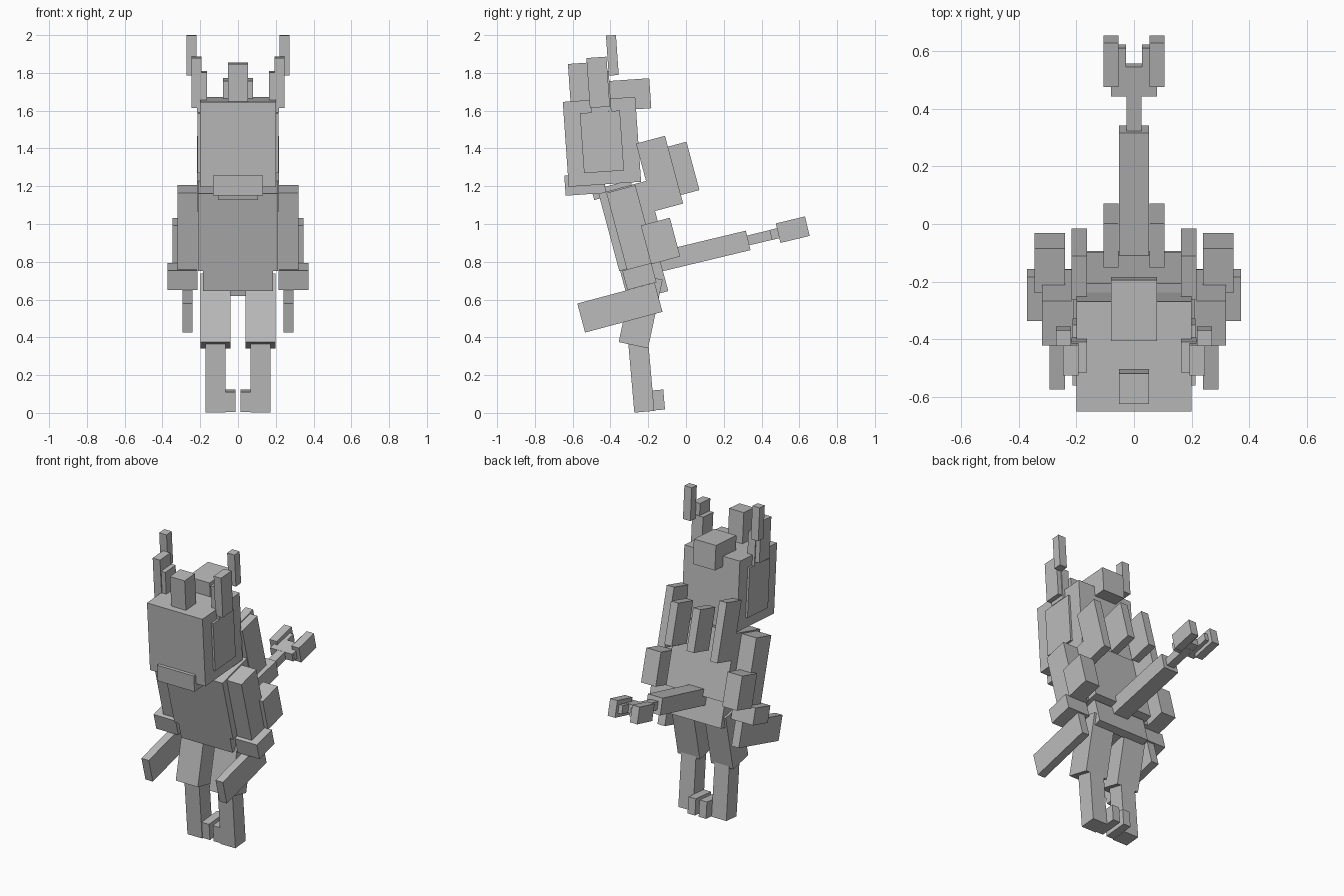
import bpy
from math import radians

cube = bpy.data.objects.get("Cube")
if cube:
    bpy.data.objects.remove(cube, do_unlink=True)

GREY = (0.5, 0.5, 0.5, 1)
grey = bpy.data.materials.new("plain grey")
grey.use_nodes = True
grey.diffuse_color = GREY
grey.node_tree.nodes["Principled BSDF"].inputs["Base Color"].default_value = GREY

# Shared block measures
thin = 0.053
slim = 2 * thin
thick = 3 * thin
wide = 4 * thin
medium = 5 * thin
tall = 7 * thin
long = 8 * thin
head_width = 0.4

# Shared forward tilts, in degrees
head_tilt = 4
shin_tilt = 5
tail_tilt = 13.5
body_tilt = 15
thigh_tilt = -12


def block(name, tilt, width, depth, height, y, z, x=0):
    """Block centred on x, y and z, tilted about the x axis."""
    bpy.ops.mesh.primitive_cube_add(size=1, location=(x, y, z))
    part = bpy.context.object
    part.name = name
    part.scale = (width, depth, height)
    part.rotation_euler.x = radians(tilt)
    part.data.materials.append(grey)


def pair(name, tilt, width, depth, height, y, z, x):
    """The same block on the left and on the right."""
    block("left_" + name, tilt, width, depth, height, y, z, x)
    block("right_" + name, tilt, width, depth, height, y, z, -x)


# Head, snout and crests
block("head", head_tilt, head_width, tall + thin / 4, long + thin / 2, y=-0.445, z=1.435)
block("snout", head_tilt, medium, wide, slim, y=-0.535, z=1.21)
block("front_crest", head_tilt, slim, slim, wide, y=-0.565, z=1.745)
block("back_crest", head_tilt, thick, wide, thick, y=-0.295, z=1.685)
pair("cheek_plate", head_tilt, thin, wide, 2 * thick, y=-0.445, z=1.435, x=0.187)

# Ears, stepping outward and upward
pair("ear_base", head_tilt, thin, slim, wide, y=-0.455, z=1.7, x=0.19)
pair("ear_middle", head_tilt, thin, slim, medium, y=-0.465, z=1.75, x=0.22)
pair("ear_tip", head_tilt, thin, thin, wide, y=-0.39, z=1.893, x=0.245)

# Neck, torso and hips
block("neck", body_tilt, wide, wide, thin, y=-0.39, z=1.18)
block("torso", body_tilt, long, medium, long, y=-0.28, z=0.99)
block("pelvis", body_tilt, tall, wide, wide, y=-0.245, z=0.775)
block("hip_block", body_tilt, 2 * thick, thick, thick, y=-0.215, z=0.715)
block("back_flap", body_tilt, tall, thin, thick, y=-0.14, z=0.715)

# Spikes on the back
pair("outer_spike", body_tilt, thin, thick, tall, y=-0.14, z=1.267, x=0.19)
pair("inner_spike", body_tilt, thin, thick, medium, y=-0.04, z=1.287, x=0.08)

# Arms
pair("upper_arm", body_tilt, slim, thick, long, y=-0.29, z=0.98, x=0.267)
pair("elbow_guard", body_tilt, slim, thick, wide, y=-0.135, z=0.91, x=0.293)
pair("wrist", body_tilt, thick, thick, slim, y=-0.247, z=0.722, x=0.293)
pair("forearm_blade", body_tilt, thin, long, thick, y=-0.35, z=0.557, x=0.267)

# Legs
pair("thigh", thigh_tilt, thick, thick, tall, y=-0.24, z=0.54, x=0.12)
pair("shin", shin_tilt, slim, slim, long - thin / 2, y=-0.238, z=0.204, x=0.12)
pair("inner_toe", shin_tilt, thin, thick, slim, y=-0.195, z=0.064, x=0.04)

# Tail with a forked tip
block("tail_base", tail_tilt, slim, long + thin * 1.4, slim, y=0.087, z=0.855)
block("tail_middle", tail_tilt, thin, wide, thin, y=0.4, z=0.93)
block("tail_crossbar", tail_tilt, thick, slim, thin, y=0.5, z=0.955)
pair("tail_prong", tail_tilt, thin, thick, thin, y=0.54, z=0.963, x=0.054)
pair("tail_tip", tail_tilt, thin, thick, slim, y=0.565, z=0.97, x=0.08)
